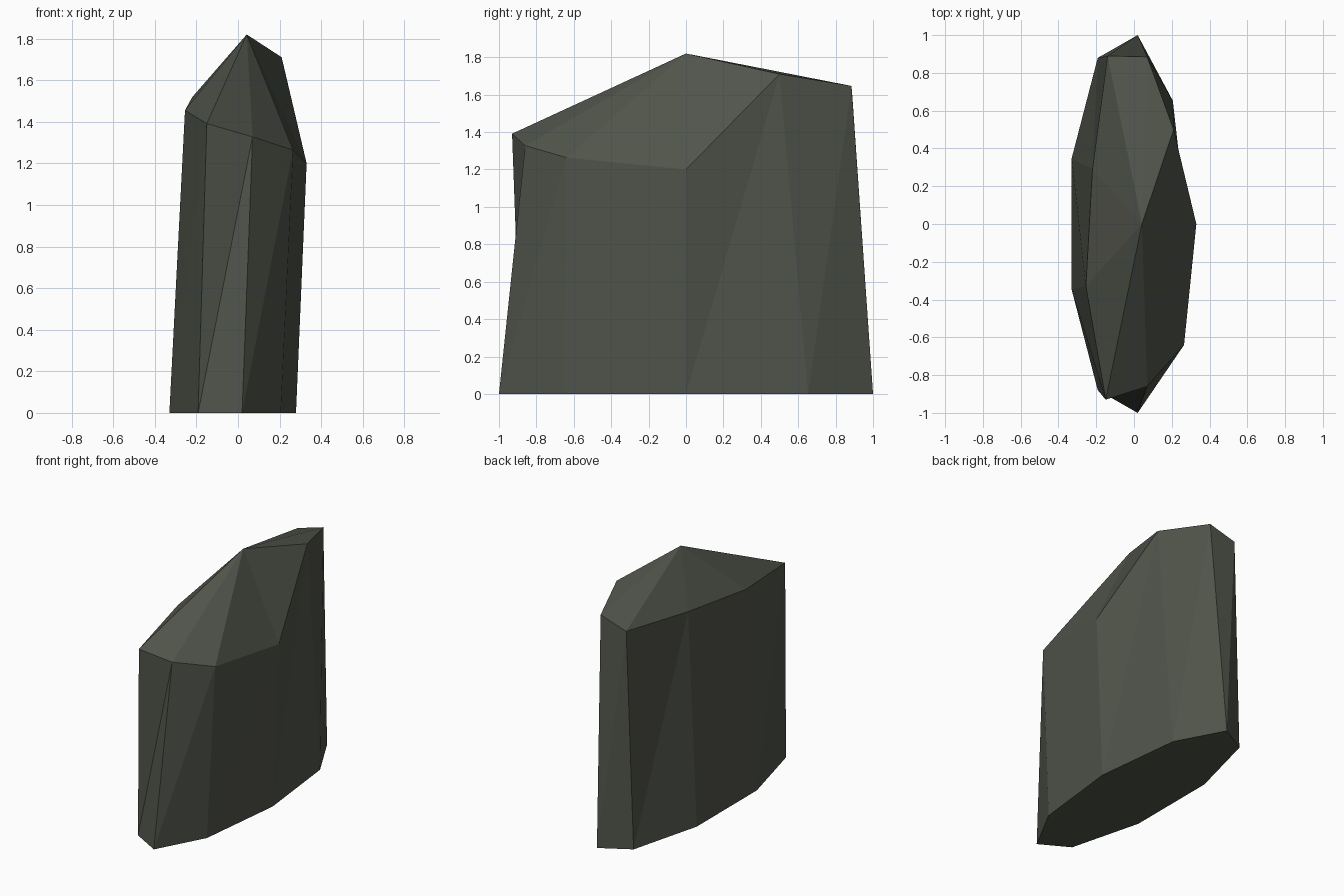
import bpy
import bmesh
from math import cos, sin, radians

cube = bpy.data.objects.get("Cube")
if cube:
    bpy.data.objects.remove(cube, do_unlink=True)

SIDES = 9

# Material
stone = bpy.data.materials.new("dark_grey_green_stone")
stone.use_nodes = True
colour = (0.082, 0.09, 0.07, 1.0)
stone.diffuse_color = colour
bsdf = stone.node_tree.nodes["Principled BSDF"]
bsdf.inputs["Base Color"].default_value = colour
bsdf.inputs["Roughness"].default_value = 0.9

bm = bmesh.new()

# Base ring: a stretched regular polygon
angles = [radians(i * 360 / SIDES) for i in range(SIDES)]
base = [bm.verts.new((0.314 * cos(a) - 0.035, 1.0154 * sin(a), 0)) for a in angles]

# Shoulder ring: irregular outline whose height climbs in a spiral
outline = [(0.33, 0.0), (0.21, 0.5), (0.07, 0.885), (-0.14, 0.89), (-0.22, 0.29),
           (-0.255, -0.33), (-0.15, -0.93), (0.07, -0.86), (0.265, -0.64)]
shoulder = [bm.verts.new((x, y, 1.2 + 0.0638 * (-i % SIDES)))
            for i, (x, y) in enumerate(outline)]

# Facets: flat base, split side walls, fan up to the peak
peak = bm.verts.new((0.042, 0, 1.82))
bm.faces.new(base[::-1])
for i in range(SIDES):
    j = (i + 1) % SIDES
    bm.faces.new((base[i], base[j], shoulder[j]))
    bm.faces.new((base[i], shoulder[j], shoulder[i]))
    bm.faces.new((shoulder[i], shoulder[j], peak))
bmesh.ops.recalc_face_normals(bm, faces=bm.faces)

mesh = bpy.data.meshes.new("standing_rock")
bm.to_mesh(mesh)
bm.free()
mesh.materials.append(stone)
rock = bpy.data.objects.new("standing_rock", mesh)
bpy.context.scene.collection.objects.link(rock)
